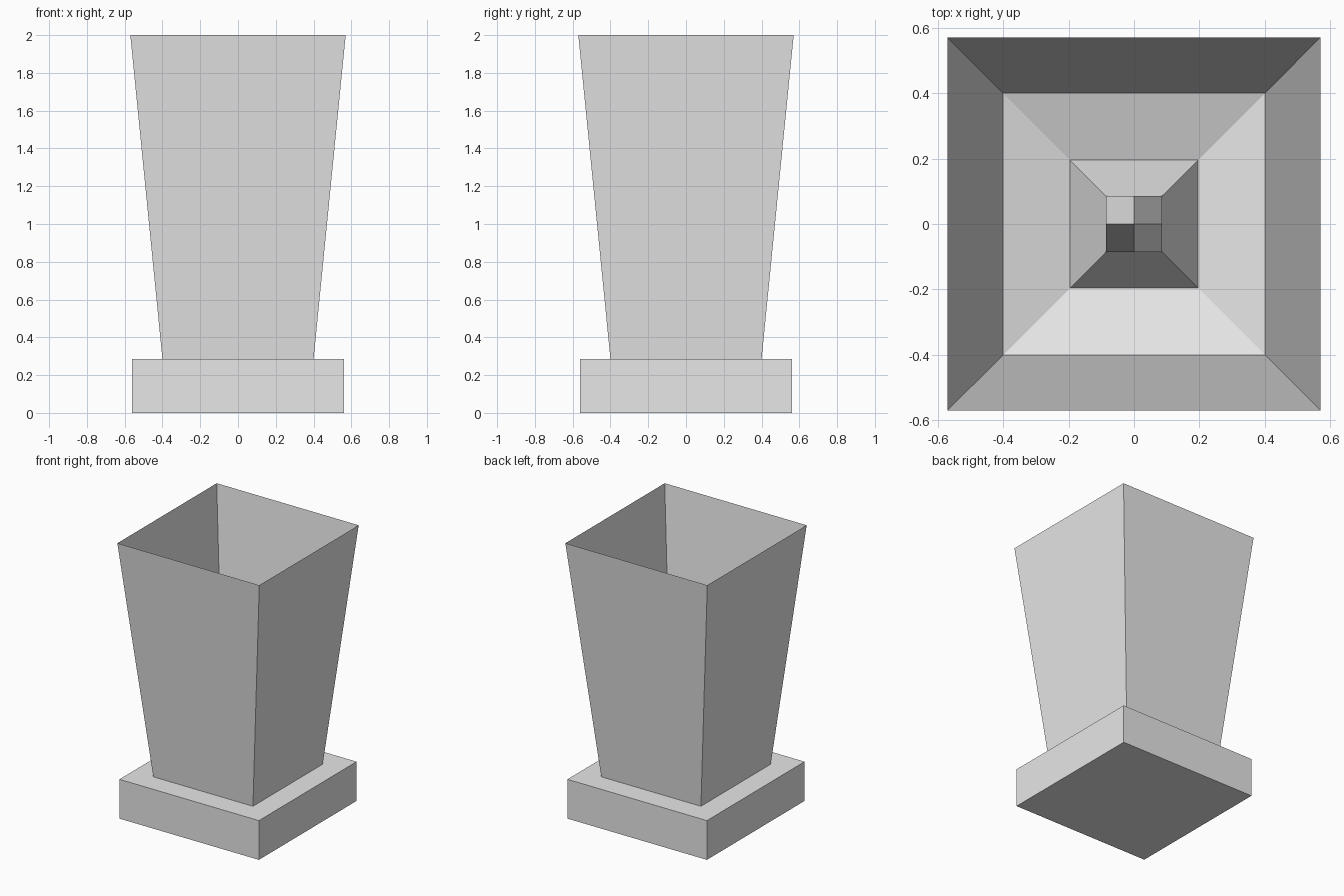
import bpy, bmesh

cube = bpy.data.objects.get("Cube")
if cube:
    bpy.data.objects.remove(cube)

grey = bpy.data.materials.new("light_grey")
grey.use_nodes = True
grey.diffuse_color = (0.8, 0.8, 0.8, 1)
grey.node_tree.nodes["Principled BSDF"].inputs["Base Color"].default_value = (0.8, 0.8, 0.8, 1)

CORNERS = [(-1, -1), (1, -1), (1, 1), (-1, 1)]


def finish(name, bm):
    mesh = bpy.data.meshes.new(name)
    bm.to_mesh(mesh)
    bm.free()
    mesh.materials.append(grey)
    obj = bpy.data.objects.new(name, mesh)
    bpy.context.collection.objects.link(obj)
    return obj


def square_loft(bm, profile):
    """Join square rings given as (half width, height); return the rings."""
    rings = [[bm.verts.new((x * r, y * r, z)) for x, y in CORNERS] for r, z in profile]
    for low, high in zip(rings, rings[1:]):
        for i in range(4):
            j = (i + 1) % 4
            bm.faces.new((low[i], low[j], high[j], high[i]))
    return rings


# Square plinth, open beneath the planter floor
bm = bmesh.new()
rings = square_loft(bm, [(0.56, 0), (0.56, 0.285), (0.4, 0.285)])
bm.faces.new(rings[0][::-1])
finish("base", bm)

# Thin flared walls, open at the top
bm = bmesh.new()
square_loft(bm, [(0.4, 0.285), (0.57, 2.0)])
finish("walls", bm)

# Shallow sloping floor and the steep mound at its middle
bm = bmesh.new()
square_loft(bm, [(0.4, 0.285), (0.195, 0.215), (0.085, 0.45)])
finish("floor", bm)

# Four-gabled spike: each face runs from a mound corner up to the apex
bm = bmesh.new()
r, foot, tip = 0.085, 0.45, 1.0
peak = (foot + tip) / 2
corners = [bm.verts.new((x * r, y * r, foot)) for x, y in CORNERS]
peaks = [bm.verts.new((x * r, y * r, peak)) for x, y in [(0, -1), (1, 0), (0, 1), (-1, 0)]]
apex = bm.verts.new((0, 0, tip))
for i in range(4):
    bm.faces.new((corners[i], peaks[i], apex, peaks[i - 1]))
    bm.faces.new((corners[i], corners[(i + 1) % 4], peaks[i]))
finish("centre_spike", bm)
